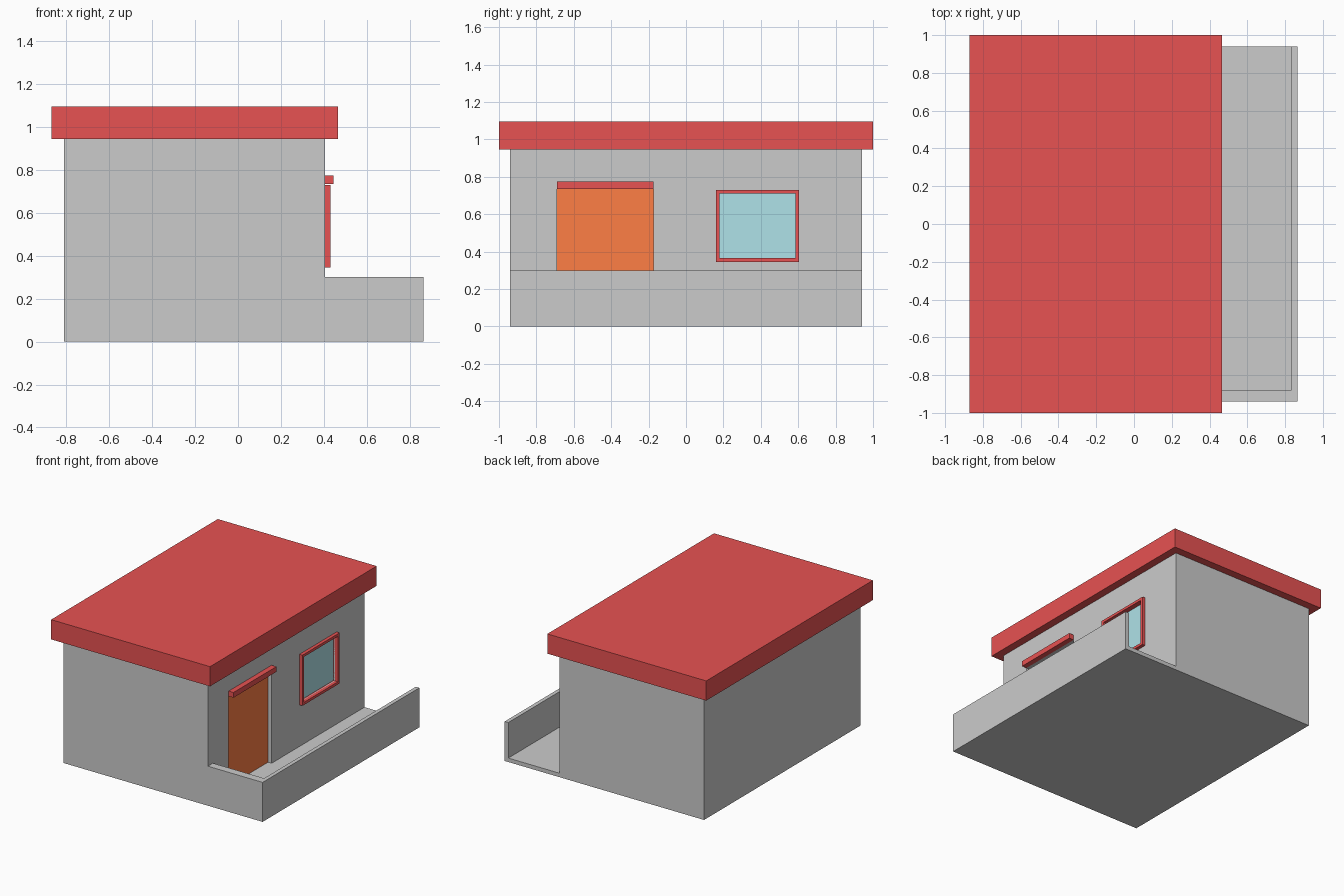
import bpy, bmesh
from mathutils import Vector

if "Cube" in bpy.data.objects:
    bpy.data.objects.remove(bpy.data.objects["Cube"])


def finish(bm, name, mat=None):
    bmesh.ops.recalc_face_normals(bm, faces=bm.faces)
    me = bpy.data.meshes.new(name)
    bm.to_mesh(me)
    bm.free()
    ob = bpy.data.objects.new(name, me)
    bpy.context.collection.objects.link(ob)
    if mat:
        me.materials.append(mat)
    return ob


def box(name, x, y, z, mat=None):
    bm = bmesh.new()
    bmesh.ops.create_cube(bm, size=1)
    for v in bm.verts:
        v.co = [r[0] + (c + 0.5) * (r[1] - r[0]) for c, r in zip(v.co, (x, y, z))]
    return finish(bm, name, mat)


def prism(name, points, offset, mat=None):
    bm = bmesh.new()
    face = bm.faces.new([bm.verts.new(p) for p in points])
    new = bmesh.ops.extrude_face_region(bm, geom=[face])["geom"]
    verts = [g for g in new if isinstance(g, bmesh.types.BMVert)]
    bmesh.ops.translate(bm, verts=verts, vec=Vector(offset))
    return finish(bm, name, mat)


def cut(target, name, x, y, z):
    cutter = box(name, x, y, z)
    cutter.hide_render = True
    cutter.display_type = 'WIRE'
    mod = target.modifiers.new(name, 'BOOLEAN')
    mod.operation = 'DIFFERENCE'
    mod.solver = 'EXACT'
    mod.object = cutter


def material(name, r, g, b):
    m = bpy.data.materials.new(name)
    m.diffuse_color = (r, g, b, 1)
    m.use_nodes = True
    m.node_tree.nodes["Principled BSDF"].inputs["Base Color"].default_value = m.diffuse_color
    return m


red = material("red", 0.8, 0.085, 0.085)
orange = material("orange", 1.0, 0.21, 0.06)
teal = material("teal", 0.43, 0.76, 0.81)

WALL = 0.405          # x of the wall facing the porch
FLOOR = 0.03          # porch floor height
DOOR_Y = (-0.69, -0.175)
WIN_Y, WIN_Z = (0.16, 0.605), (0.345, 0.73)
GLASS_Y, GLASS_Z = (0.18, 0.585), (0.365, 0.71)

# House and porch in one L-shaped block
outline = [(-0.81, 0), (0.865, 0), (0.865, 0.3), (WALL, 0.3), (WALL, 0.945), (-0.81, 0.945)]
house = prism("house_walls", [(x, -0.94, z) for x, z in outline], (0, 1.88, 0))

# Porch hollow (open at the back end), door and window recesses
cut(house, "porch_cutter", (WALL, 0.835), (-0.88, 1.0), (FLOOR, 0.4))
cut(house, "door_cutter", (0.365, 0.42), DOOR_Y, (FLOOR, 0.735))
cut(house, "window_cutter", (0.38, 0.42), GLASS_Y, GLASS_Z)

# Flat overhanging roof
box("roof", (-0.87, 0.465), (-1, 1), (0.945, 1.095), red)

# Door panel and lintel
box("door", (0.365, 0.375), DOOR_Y, (FLOOR, 0.735), orange)
box("door_lintel", (WALL, 0.445), DOOR_Y, (0.735, 0.775), red)

# Window glass and the four-sided frame around it
box("window_glass", (0.38, 0.392), GLASS_Y, GLASS_Z, teal)
frame = box("window_frame", (0.39, 0.43), WIN_Y, WIN_Z, red)
cut(frame, "frame_cutter", (0.3, 0.5), GLASS_Y, GLASS_Z)
